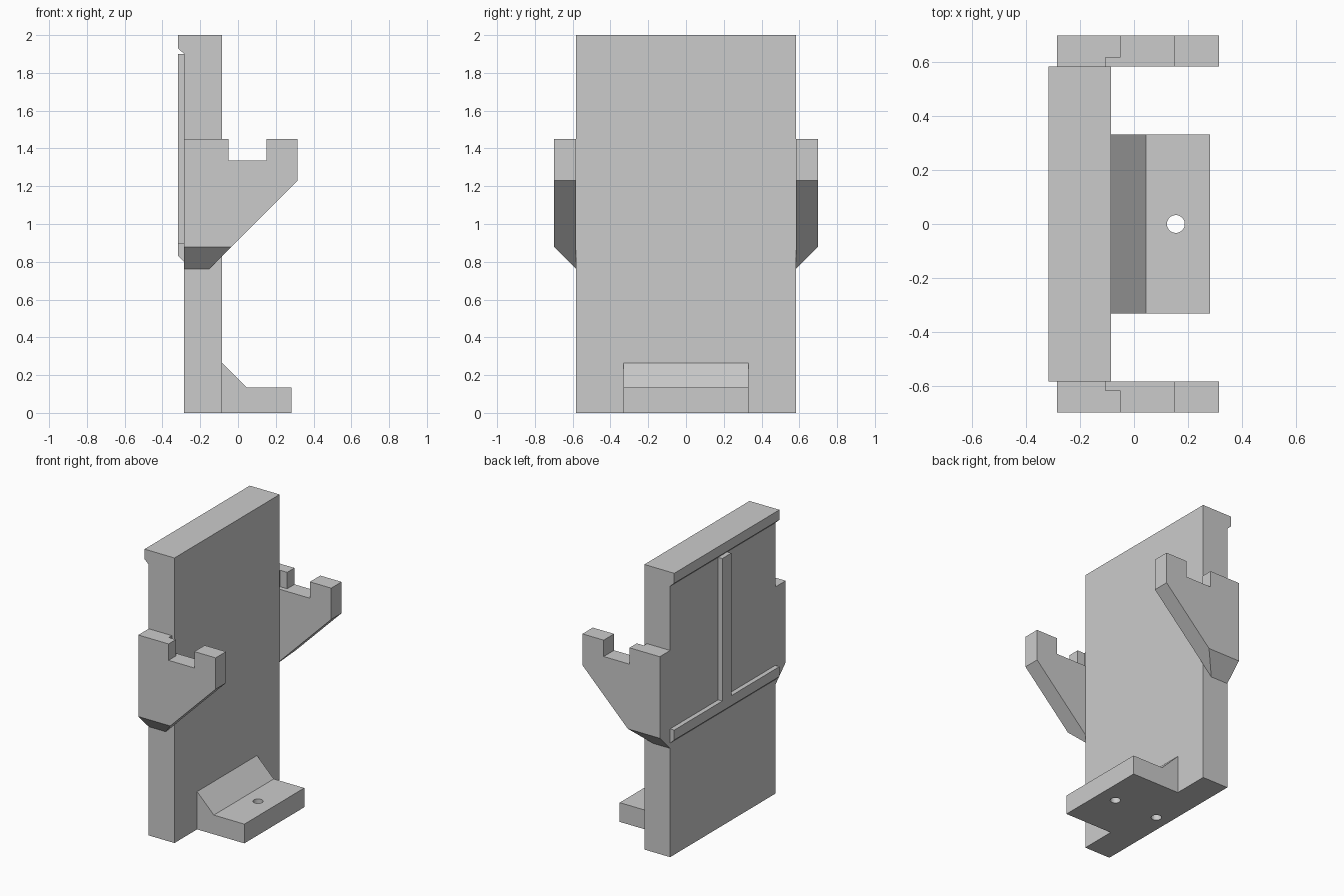
import bpy
import bmesh
from mathutils import Vector

if "Cube" in bpy.data.objects:
    bpy.data.objects.remove(bpy.data.objects["Cube"])

GREY = (0.6, 0.6, 0.6, 1)
mat = bpy.data.materials.new("plain grey")
mat.use_nodes = True
mat.diffuse_color = GREY
mat.node_tree.nodes["Principled BSDF"].inputs["Base Color"].default_value = GREY


def add_object(name, bm):
    bmesh.ops.recalc_face_normals(bm, faces=bm.faces)
    mesh = bpy.data.meshes.new(name)
    bm.to_mesh(mesh)
    bm.free()
    mesh.materials.append(mat)
    obj = bpy.data.objects.new(name, mesh)
    bpy.context.collection.objects.link(obj)
    return obj


def prism(profile, y0, y1):
    """Extrude an x-z outline from y0 to y1."""
    bm = bmesh.new()
    face = bm.faces.new([bm.verts.new((x, y0, z)) for x, z in profile])
    ext = bmesh.ops.extrude_face_region(bm, geom=[face])
    verts = [g for g in ext["geom"] if isinstance(g, bmesh.types.BMVert)]
    bmesh.ops.translate(bm, verts=verts, vec=(0, y1 - y0, 0))
    return bm


def box(x0, x1, y0, y1, z0, z1):
    return prism([(x0, z0), (x1, z0), (x1, z1), (x0, z1)], y0, y1)


def cylinder(x, radius, z0, z1):
    bm = bmesh.new()
    bmesh.ops.create_cone(bm, cap_ends=True, segments=32, radius1=radius,
                          radius2=radius, depth=z1 - z0)
    bmesh.ops.translate(bm, verts=bm.verts, vec=(x, 0, (z0 + z1) / 2))
    return bm


def cut(obj, cutter_bm):
    cutter = add_object("cutter", cutter_bm)
    cutter.hide_render = True
    mod = obj.modifiers.new("cut", "BOOLEAN")
    mod.operation = "DIFFERENCE"
    mod.solver = "EXACT"
    mod.object = cutter
    bpy.context.view_layer.objects.active = obj
    bpy.ops.object.modifier_apply(modifier=mod.name)
    bpy.data.objects.remove(cutter)


BACK, RIB, FACE = -0.285, -0.317, -0.085
HALF, OUTER = 0.583, 0.698

# Upright plate with an overhanging lip along its top back edge
plate = add_object("back_plate", prism(
    [(BACK, 0), (FACE, 0), (FACE, 2), (RIB, 2), (RIB, 1.93), (BACK, 1.9)],
    -HALF, HALF))
cut(plate, cylinder(-0.185, 0.033, -0.1, 0.25))

# Ribs on the back of the plate
add_object("cross_rib", prism(
    [(BACK, 0.8), (BACK, 0.9), (RIB, 0.9), (RIB, 0.83)], -HALF, HALF))
add_object("upright_rib", box(RIB, BACK, -0.05, 0.05, 0.9, 1.9))

# Foot with a sloped root and a screw hole
foot = add_object("foot", prism(
    [(FACE, 0), (0.282, 0), (0.282, 0.135), (0.045, 0.135), (FACE, 0.265)],
    -0.332, 0.332))
cut(foot, cylinder(0.155, 0.033, -0.1, 0.3))

# Notched side arms with a bevelled underside
arm_profile = [(BACK, 0.76), (-0.155, 0.76), (0.315, 1.23), (0.315, 1.45),
               (0.15, 1.45), (0.15, 1.335), (-0.05, 1.335), (-0.05, 1.45),
               (BACK, 1.45)]
for name, s in (("right_arm", -1), ("left_arm", 1)):
    bm = prism(arm_profile, s * HALF, s * OUTER)
    cutting = bmesh.ops.bisect_plane(
        bm, geom=bm.verts[:] + bm.edges[:] + bm.faces[:],
        plane_co=(0, s * OUTER, 0.878), plane_no=Vector((0, s, -1)).normalized(),
        clear_outer=True)
    edges = [g for g in cutting["geom_cut"] if isinstance(g, bmesh.types.BMEdge)]
    bmesh.ops.holes_fill(bm, edges=edges)
    arm = add_object(name, bm)
    # Small relief pocket in the inner corner of the notch
    cut(arm, box(-0.105, -0.04, s * 0.5, s * 0.617, 1.335, 1.6))
